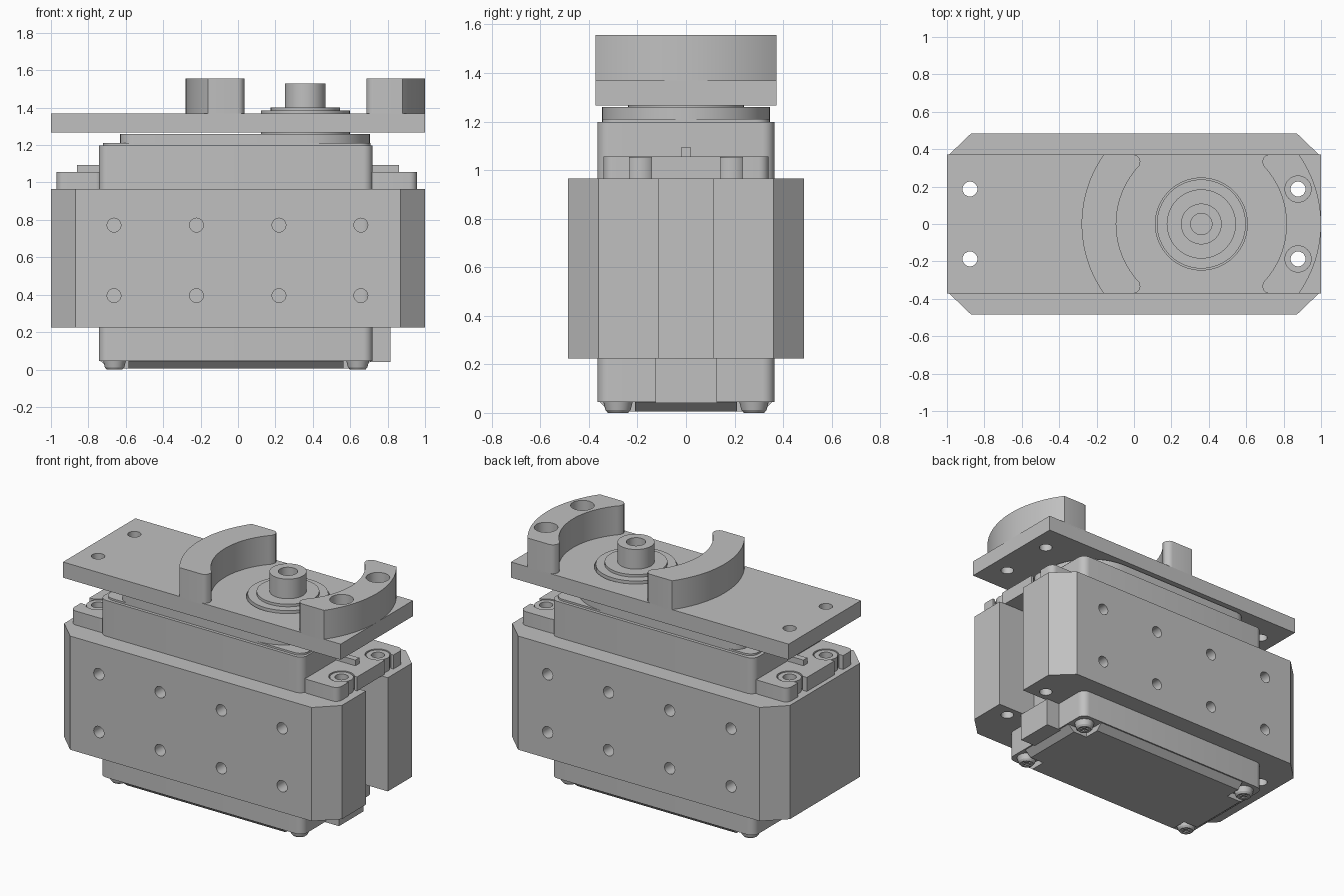
import bpy, bmesh, math
from mathutils import Matrix

cube = bpy.data.objects.get("Cube")
if cube:
    bpy.data.objects.remove(cube)

grey = bpy.data.materials.new("plain grey")
grey.use_nodes = True
COLOUR = (0.53, 0.53, 0.53, 1)
grey.diffuse_color = COLOUR
grey.node_tree.nodes["Principled BSDF"].inputs["Base Color"].default_value = COLOUR


def arc(cx, cy, r, a0, a1, n):
    return [(cx + r * math.cos(math.radians(a0 + (a1 - a0) * i / n)),
             cy + r * math.sin(math.radians(a0 + (a1 - a0) * i / n))) for i in range(n + 1)]


def circle(cx, cy, r, n=40):
    return arc(cx, cy, r, 0, 360, n)[:-1]


def rect(x0, x1, y0, y1):
    return [(x0, y0), (x1, y0), (x1, y1), (x0, y1)]


def rounded(x0, x1, y, r):
    corners = [(x1 - r, y - r, 0), (x0 + r, y - r, 90), (x0 + r, r - y, 180), (x1 - r, r - y, 270)]
    return [p for cx, cy, a in corners for p in arc(cx, cy, r, a, a + 90, 6)]


def prism(name, pts, z0, z1, bottom=None, along_y=False):
    """Extrude an outline upward, optionally from a different bottom outline."""
    bm = bmesh.new()
    low = [bm.verts.new((x, y, z0)) for x, y in (bottom or pts)]
    top = [bm.verts.new((x, y, z1)) for x, y in pts]
    bm.faces.new(low[::-1])
    bm.faces.new(top)
    for i in range(len(pts)):
        j = (i + 1) % len(pts)
        bm.faces.new((low[i], low[j], top[j], top[i]))
    bmesh.ops.recalc_face_normals(bm, faces=bm.faces)
    if along_y:
        bm.transform(Matrix.Rotation(math.pi / 2, 4, 'X'))
    mesh = bpy.data.meshes.new(name)
    bm.to_mesh(mesh)
    bm.free()
    mesh.materials.append(grey)
    obj = bpy.data.objects.new(name, mesh)
    bpy.context.collection.objects.link(obj)
    return obj


def cut(obj, pts, z0, z1, along_y=False):
    """Subtract an extruded outline from an object."""
    cutter = prism("cutter", pts, z0, z1, along_y=along_y)
    mod = obj.modifiers.new("cut", 'BOOLEAN')
    mod.operation = 'DIFFERENCE'
    mod.solver = 'EXACT'
    mod.object = cutter
    graph = bpy.context.evaluated_depsgraph_get()
    mesh = bpy.data.meshes.new_from_object(obj.evaluated_get(graph))
    obj.modifiers.clear()
    obj.data = mesh
    bpy.data.objects.remove(cutter)


HUB = 0.36                      # output shaft position on x
BOLT_X, BOLT_Y = 0.877, 0.187   # mounting bolt positions
bolts = [(sx * BOLT_X, sy * BOLT_Y) for sx in (-1, 1) for sy in (-1, 1)]

# Clamp block with chamfered corners, cable slot, and drilled holes
clamp = prism("clamp_block", [(-1, -.36), (-.87, -.485), (.87, -.485), (1, -.36),
                              (1, .36), (.87, .485), (-.87, .485), (-1, .36)], .225, .965)
cut(clamp, rect(.6, 1.1, -.113, .113), .1, 1.1)
for x, y in bolts:
    cut(clamp, circle(x, y, .04, 24), .1, 1.1)
for x in (-.663, -.222, .219, .657):
    for z in (.395, .772):
        cut(clamp, circle(x, z, .037, 24), -.6, .6, along_y=True)

# Motor case with a bevelled base and corner pockets
case = prism("motor_case", rounded(-.744, .72, .365, .05), .045, 1.198)
base = prism("base_cover", rounded(-.735, .711, .356, .05), .006, .045,
             bottom=rounded(-.69, .665, .315, .03))
screws = [(x, y) for x in (-.66, .64) for y in (-.28, .28)]
for x, y in screws:
    sx, sy = math.copysign(1, x), math.copysign(1, y)
    pocket = rect(*sorted((x - sx * .075, x + sx * .2)), *sorted((y - sy * .07, y + sy * .2)))
    cut(base, pocket, -.1, .1)

# Base screws with cross recesses
for i, (x, y) in enumerate(screws):
    screw = prism(f"base_screw_{i + 1}", circle(x, y, .064, 32), .012, .06,
                  bottom=circle(x, y, .052, 32))
    head = prism(f"base_screw_cap_{i + 1}", circle(x, y, .052, 32), 0, .012,
                 bottom=circle(x, y, .042, 32))
    cut(head, rect(x - .032, x + .032, y - .007, y + .007), -.02, .009)
    cut(head, rect(x - .007, x + .007, y - .032, y + .032), -.02, .009)

# Cable outlet
prism("cable_outlet", rect(.7, .815, -.125, .128), .04, .225)

# Mounting ears with open slots, washers and a centre rib
for side, inner, outer in (("right", -.72, -.97), ("left", .7, .957)):
    s = math.copysign(1, outer)
    x0, x1 = sorted((inner, outer))
    ear = prism(f"{side}_ear", rounded(x0, x1, .34, .04), .965, 1.056)
    for y in (-BOLT_Y, BOLT_Y):
        cut(ear, circle(s * BOLT_X, y, .076), .9, 1.2)
        cut(ear, rect(*sorted((s * BOLT_X, s * 1.1)), y - .045, y + .045), .9, 1.2)
        washer = prism(f"{side}_ear_washer", circle(s * BOLT_X, y, .07), .965, 1.052)
        cut(washer, circle(s * BOLT_X, y, .04, 24), .9, 1.2)
    prism(f"{side}_ear_rib", rect(*sorted((inner, s * .86)), -.02, .02), 1.05, 1.093)

# Lid and gear housing under the plate
prism("case_lid", rounded(-.722, .708, .345, .06), 1.19, 1.21)
housing = (arc(HUB, 0, .345, -90, 90, 32) + arc(-.55, .265, .08, 90, 180, 6)
           + arc(-.55, -.265, .08, 180, 270, 6))
prism("gear_housing", housing, 1.2, 1.26)

# Top plate with hub opening and bolt holes
plate = prism("top_plate", rect(-1, 1, -.372, .372), 1.267, 1.369)
cut(plate, circle(HUB, 0, .246, 64), 1.1, 1.7)
for x, y in bolts:
    cut(plate, circle(x, y, .04, 24), 1.1, 1.7)

# Curved walls either side of the hub
edge = math.degrees(math.asin(.372 / .64))
inner_edge = math.degrees(math.asin(.312 / .455))
tip = [(.326, .335), (.333, .355), (.345, .367), (.362, .372)]
half = (arc(0, 0, .64, -edge, edge, 32) + tip[::-1]
        + arc(0, 0, .455, inner_edge, -inner_edge, 32) + [(x, -y) for x, y in tip])
for side, s in (("right", -1), ("left", 1)):
    wall = prism(f"{side}_curved_wall", [(HUB + s * x, y) for x, y in half], 1.36, 1.557)
    if s > 0:
        for y in (-BOLT_Y, BOLT_Y):
            cut(wall, circle(BOLT_X, y, .07), 1.4, 1.7)
            cut(wall, circle(BOLT_X, y, .04, 24), 1.2, 1.7)

# Stepped output hub with a bored shaft
prism("hub_flange", circle(HUB, 0, .238, 64), 1.25, 1.385)
prism("hub_step", circle(HUB, 0, .185, 64), 1.38, 1.402)
shaft = prism("output_shaft", circle(HUB, 0, .109, 48), 1.395, 1.53)
cut(shaft, circle(HUB, 0, .057, 32), 1.43, 1.7)

# Smooth the curved sides and keep the edges sharp
bpy.ops.object.select_all(action='DESELECT')
for obj in bpy.context.collection.objects:
    if obj.type == 'MESH' and grey.name in obj.data.materials:
        obj.select_set(True)
        bpy.context.view_layer.objects.active = obj
bpy.ops.object.shade_smooth_by_angle(angle=math.radians(30))
